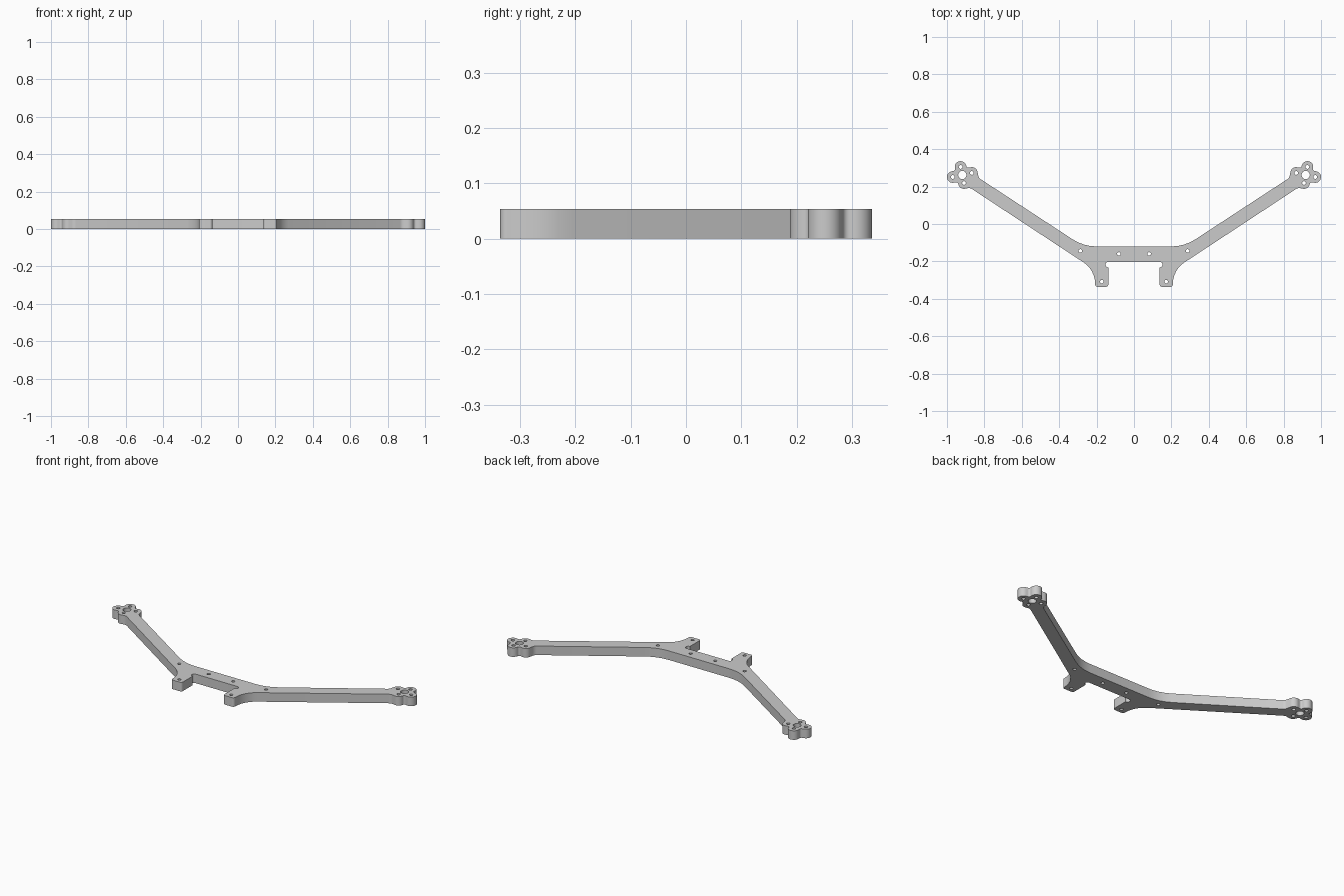
import bpy, bmesh, math
from mathutils import Vector

if "Cube" in bpy.data.objects:
    bpy.data.objects.remove(bpy.data.objects["Cube"])

THICK = 0.054
MOUNT = Vector((0.918, 0.262))
E1 = Vector((math.cos(math.radians(-12)), math.sin(math.radians(-12))))
E2 = Vector((-E1.y, E1.x))
D1, D2, W = 0.052, 0.044, 0.031      # motor bolt offsets and lobe half width
L1, L2 = D1 + W, D2 + W


def local(x, y):
    return MOUNT + E1 * x + E2 * y


def rounded(corners):
    """Replace every (point, radius) corner with a tangent arc."""
    out = []
    n = len(corners)
    for i, (p, r) in enumerate(corners):
        a = (corners[i - 1][0] - p).normalized()
        b = (corners[(i + 1) % n][0] - p).normalized()
        if r == 0:
            out.append(p)
            continue
        half = a.angle(b) / 2
        centre = p + (a + b).normalized() * (r / math.sin(half))
        t = r / math.tan(half)
        s, e = p + a * t - centre, p + b * t - centre
        a0 = math.atan2(s.y, s.x)
        turn = (math.atan2(e.y, e.x) - a0 + math.pi) % (2 * math.pi) - math.pi
        steps = max(4, round(abs(turn) / math.radians(9)))
        for k in range(steps + 1):
            ang = a0 + turn * k / steps
            out.append(centre + Vector((math.cos(ang), math.sin(ang))) * r)
    return out


def circle(c, r, n=24):
    return [c + Vector((math.cos(2 * math.pi * k / n), math.sin(2 * math.pi * k / n))) * r
            for k in range(n)]


# Right half outline, clockwise from the crossbar top: bend, motor mount, arm, leg
lobe, valley = 0.0305, 0.012
half = [(Vector((0.27, -0.12)), 0.236)]
half += [(local(x, y), r) for x, y, r in (
    (-L1, -0.034, 0.03), (-L1, W, lobe), (-W, W, valley),
    (-W, L2, lobe), (W, L2, lobe), (W, W, valley),
    (L1, W, lobe), (L1, -W, lobe), (W, -W, valley),
    (W, -L2, lobe), (-0.026, -L2, 0.03))]
half += [(Vector((x, y)), r) for x, y, r in (
    (0.208, -0.246, 0.137), (0.208, -0.336, 0.013), (0.137, -0.336, 0.013),
    (0.137, -0.232, 0), (0.152, -0.232, 0.0145), (0.152, -0.202, 0.0145))]
mirrored = [(Vector((-p.x, p.y)), r) for p, r in reversed(half)]
loops = [rounded(half + mirrored)]

# Holes: motor shaft, motor bolts, bend, crossbar and leg bolts
holes = [(MOUNT, 0.022)]
holes += [(local(x, y), 0.010) for x, y in ((D1, 0), (-D1, 0), (0, D2), (0, -D2))]
holes += [(Vector(c), 0.0095) for c in ((0.287, -0.144), (0.081, -0.16), (0.172, -0.308))]
for c, r in holes:
    loops.append(circle(c, r))
    loops.append(circle(Vector((-c.x, c.y)), r))

# Flat filled curve extruded to the plate thickness
cu = bpy.data.curves.new("arm_plate", 'CURVE')
cu.dimensions = '2D'
cu.fill_mode = 'BOTH'
cu.extrude = THICK / 2
for pts in loops:
    sp = cu.splines.new('POLY')
    sp.points.add(len(pts) - 1)
    for q, p in zip(sp.points, pts):
        q.co = (p.x, p.y, 0, 1)
    sp.use_cyclic_u = True
plate = bpy.data.objects.new("arm_plate", cu)
bpy.context.collection.objects.link(plate)
bpy.context.view_layer.objects.active = plate
plate.select_set(True)
bpy.ops.object.convert(target='MESH')
plate = bpy.context.object

# Weld caps to walls and rest the plate on the ground
bm = bmesh.new()
bm.from_mesh(plate.data)
bmesh.ops.remove_doubles(bm, verts=bm.verts, dist=0.00002)
bmesh.ops.translate(bm, verts=bm.verts, vec=(0, 0, THICK / 2))
bmesh.ops.recalc_face_normals(bm, faces=bm.faces)
bm.to_mesh(plate.data)
bm.free()
bpy.ops.object.shade_smooth_by_angle(angle=math.radians(30))
